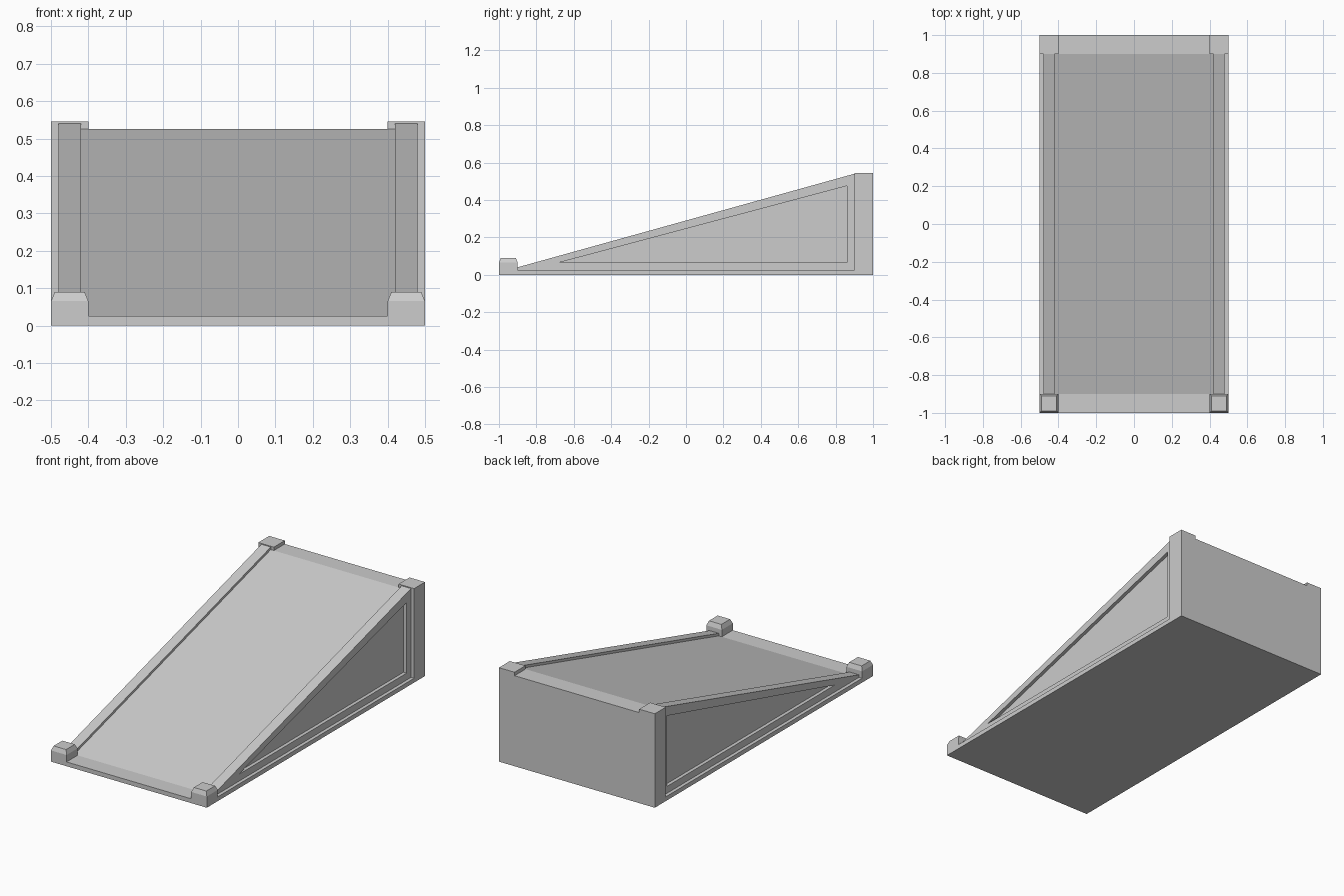
import bpy
import bmesh
from mathutils import Vector

cube = bpy.data.objects.get("Cube")
if cube:
    bpy.data.objects.remove(cube, do_unlink=True)

GREY = (0.604, 0.604, 0.604, 1.0)
grey = bpy.data.materials.new("light_grey")
grey.use_nodes = True
grey.diffuse_color = GREY
grey.node_tree.nodes["Principled BSDF"].inputs["Base Color"].default_value = GREY


def finish(name, bm, mirror=False):
    bmesh.ops.recalc_face_normals(bm, faces=bm.faces[:])
    mesh = bpy.data.meshes.new(name)
    bm.to_mesh(mesh)
    bm.free()
    mesh.materials.append(grey)
    obj = bpy.data.objects.new(name, mesh)
    bpy.context.collection.objects.link(obj)
    if mirror:
        obj.modifiers.new("Mirror", 'MIRROR').use_axis[0] = True
    return obj


def prism(profile, x0, x1):
    """Extrude a side profile of (y, z) points from x0 to x1; returns mesh and end face."""
    bm = bmesh.new()
    face = bm.faces.new([bm.verts.new((x0, y, z)) for y, z in profile])
    ext = bmesh.ops.extrude_face_region(bm, geom=[face], use_keep_orig=True)["geom"]
    verts = [g for g in ext if isinstance(g, bmesh.types.BMVert)]
    bmesh.ops.translate(bm, verts=verts, vec=(x1 - x0, 0, 0))
    end = [g for g in ext if isinstance(g, bmesh.types.BMFace)
           and all(abs(v.co.x - x1) < 1e-5 for v in g.verts)][0]
    return bm, end


def rect(y0, y1, z0, z1):
    return [(y0, z0), (y1, z0), (y1, z1), (y0, z1)]


BASE = 0.025   # thickness of the base plate
END = 0.9      # where the slope starts and stops

# Base plate, sloped deck and flat landing at the back
finish("base_plate", prism(rect(-1, 1, 0, BASE), -0.5, 0.5)[0])
finish("sloped_deck", prism([(-END, BASE), (END, BASE), (END, 0.525)], -0.42, 0.42)[0])
finish("back_landing", prism(rect(END, 1, BASE, 0.525), -0.4, 0.4)[0])

# Side walls with raised rails and a recessed triangular panel
bm, outer = prism([(-END, BASE), (END, BASE), (END, 0.54), (-END, 0.04)], 0.42, 0.48)
a, b, c, d = sorted(outer.verts, key=lambda v: (v.co.z > 0.03, v.co.y * (1 if v.co.z < 0.03 else -1)))
bmesh.ops.delete(bm, geom=[outer], context='FACES_ONLY')
panel = [(-0.68, 0.065), (0.86, 0.065), (0.86, 0.475)]
p, q, r = rim = [bm.verts.new((0.48, y, z)) for y, z in panel]
inner = [bm.verts.new(v.co - Vector((0.02, 0, 0))) for v in rim]
for verts in ((a, b, q, p), (b, c, r, q), (c, d, p, r), (d, a, p)):
    bm.faces.new(verts)
for i in range(3):
    j = (i + 1) % 3
    bm.faces.new((rim[i], rim[j], inner[j], inner[i]))
bm.faces.new(inner)
finish("side_walls", bm, mirror=True)

# Tall back corner posts
finish("back_posts", prism(rect(END, 1, BASE, 0.545), 0.4, 0.5)[0], mirror=True)

# Short front corner posts with chamfered caps
bm, _ = prism(rect(-1, -END, BASE, 0.065), 0.4, 0.5)
bm.normal_update()
top = max(bm.faces, key=lambda f: f.calc_center_median().z)
ext = bmesh.ops.extrude_face_region(bm, geom=[top])["geom"]
centre = Vector((0.45, -0.95, 0))
for v in [g for g in ext if isinstance(g, bmesh.types.BMVert)]:
    v.co.x = centre.x + (v.co.x - centre.x) * 0.8
    v.co.y = centre.y + (v.co.y - centre.y) * 0.8
    v.co.z = 0.09
finish("front_posts", bm, mirror=True)
